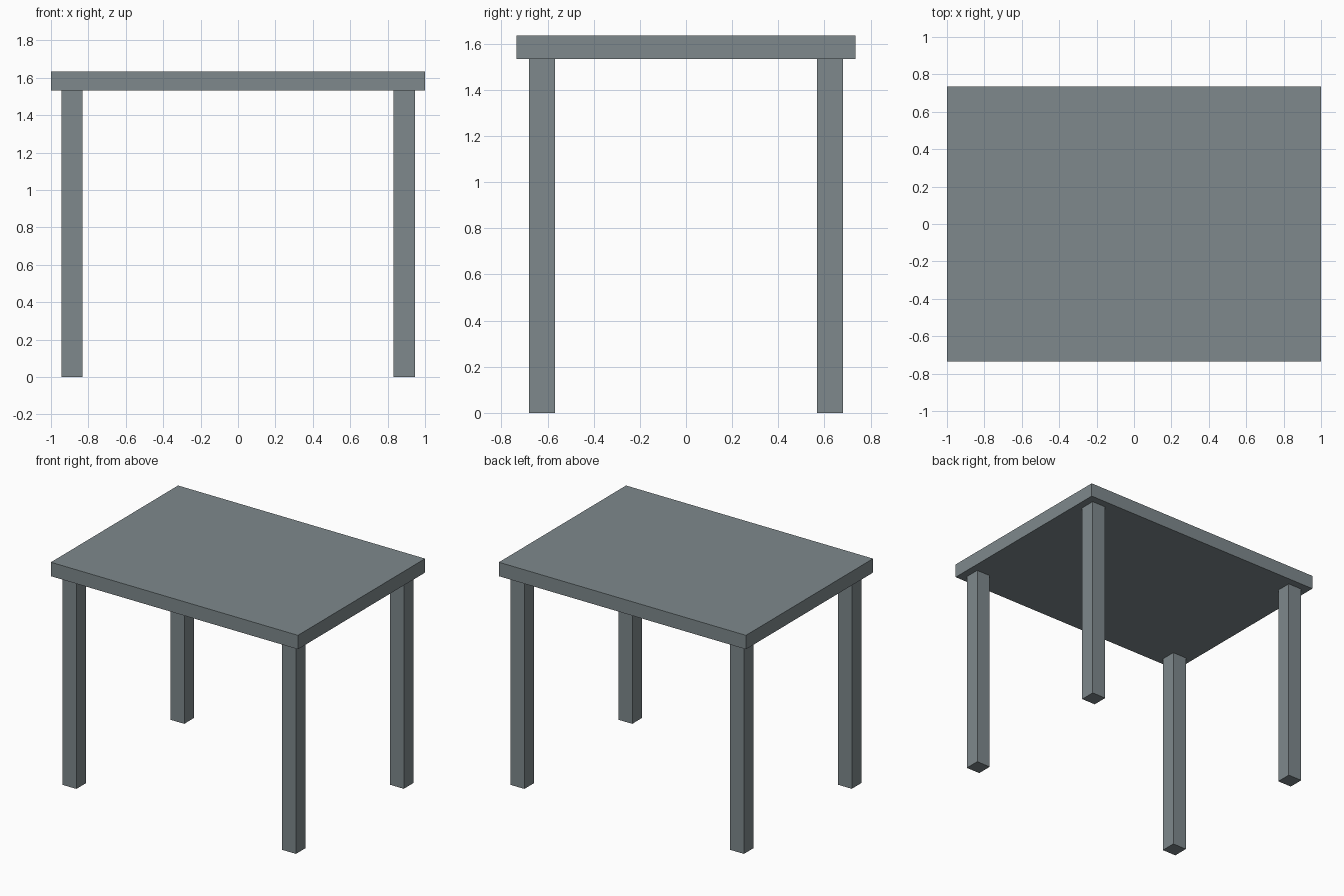
import bpy

# Remove the default object
cube = bpy.data.objects.get("Cube")
if cube:
    bpy.data.objects.remove(cube, do_unlink=True)

# Single slate grey finish
GREY = (0.21, 0.25, 0.265, 1.0)
slate = bpy.data.materials.new("slate_grey")
slate.use_nodes = True
slate.diffuse_color = GREY
bsdf = next(n for n in slate.node_tree.nodes if n.type == 'BSDF_PRINCIPLED')
bsdf.inputs["Base Color"].default_value = GREY

# Table dimensions
WIDTH, DEPTH = 2.0, 1.47
HEIGHT, LEG_HEIGHT = 1.635, 1.533
LEG_SIZE, INSET = 0.113, 0.055


def box(name, center, size):
    bpy.ops.mesh.primitive_cube_add(size=1, location=center)
    obj = bpy.context.object
    obj.name = name
    obj.scale = size
    bpy.ops.object.transform_apply(location=False, rotation=False, scale=True)
    obj.data.materials.append(slate)
    return obj


# Tabletop slab
box("tabletop", (0, 0, (HEIGHT + LEG_HEIGHT) / 2), (WIDTH, DEPTH, HEIGHT - LEG_HEIGHT))

# Four square legs, set in from the tabletop edges
leg_x = WIDTH / 2 - INSET - LEG_SIZE / 2
leg_y = DEPTH / 2 - INSET - LEG_SIZE / 2
for side, sx in (("left", 1), ("right", -1)):
    for end, sy in (("front", -1), ("back", 1)):
        box(f"{end}_{side}_leg", (sx * leg_x, sy * leg_y, LEG_HEIGHT / 2),
            (LEG_SIZE, LEG_SIZE, LEG_HEIGHT))
